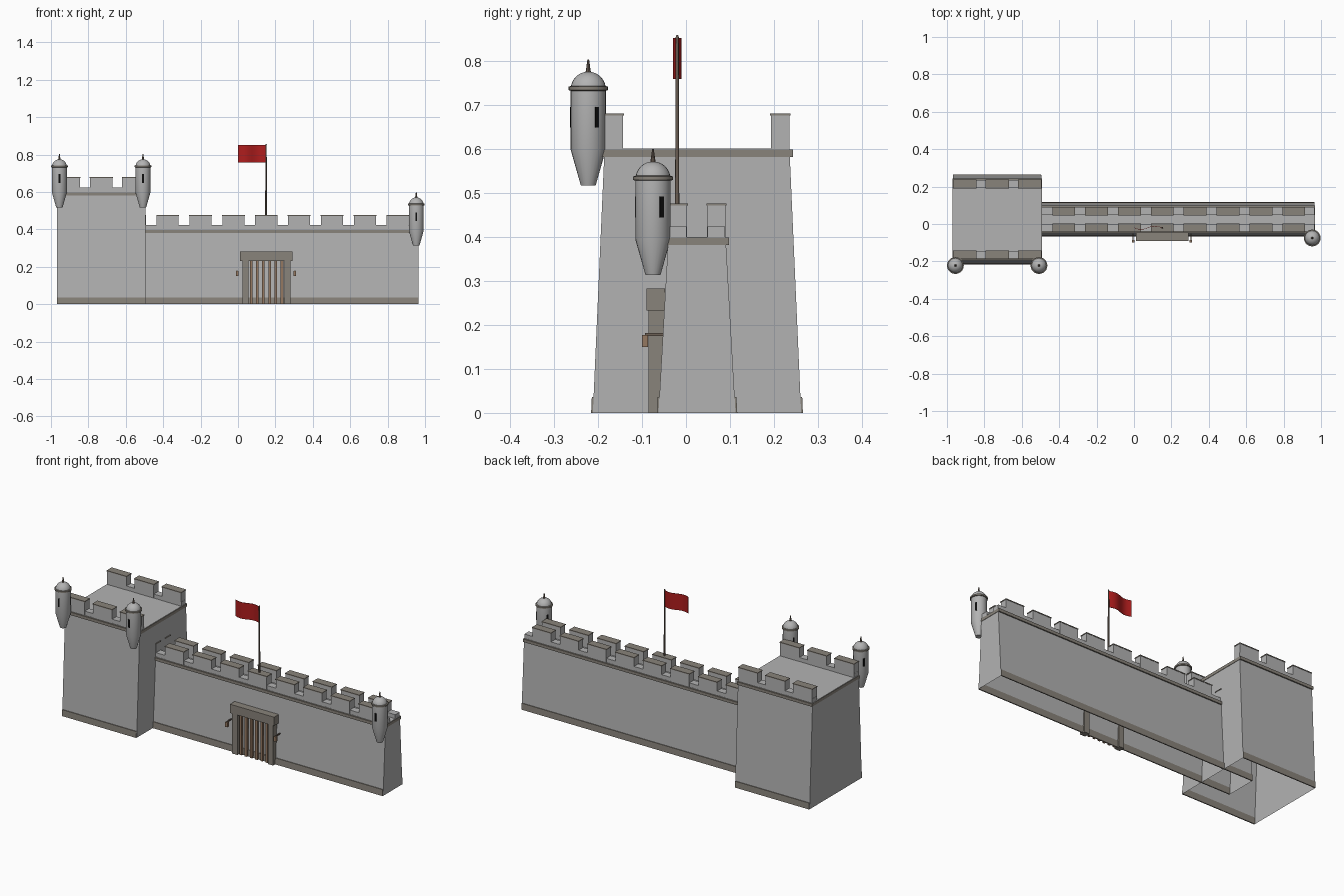
import bpy, bmesh, math

if "Cube" in bpy.data.objects:
    bpy.data.objects.remove(bpy.data.objects["Cube"])


def material(name, rgb):
    m = bpy.data.materials.new(name)
    m.diffuse_color = (*rgb, 1)
    m.use_nodes = True
    m.node_tree.nodes["Principled BSDF"].inputs["Base Color"].default_value = m.diffuse_color
    return m


STONE = material("grey stone", (0.45, 0.45, 0.45))
TRIM = material("brown grey trim", (0.25, 0.228, 0.196))
WOOD = material("brown wood", (0.30, 0.19, 0.12))
POLE = material("dark wood", (0.15, 0.115, 0.09))
RED = material("flag red", (0.42, 0.012, 0.012))
BLACK = material("black", (0.004, 0.004, 0.004))
CY = 0.025  # middle line of wall and tower


def finish(name, bm, mat, smooth=False):
    bmesh.ops.recalc_face_normals(bm, faces=bm.faces)
    me = bpy.data.meshes.new(name)
    bm.to_mesh(me)
    bm.free()
    ob = bpy.data.objects.new(name, me)
    bpy.context.collection.objects.link(ob)
    me.materials.append(mat)
    if smooth:
        bpy.ops.object.select_all(action='DESELECT')
        ob.select_set(True)
        bpy.context.view_layer.objects.active = ob
        bpy.ops.object.shade_smooth_by_angle(angle=math.radians(35))
    return ob


def add_prism(bm, x0, x1, profile, open_bottom=False):
    """Extrude a (y, z) outline along x; edge 0 of the outline is the bottom."""
    a = [bm.verts.new((x0, y, z)) for y, z in profile]
    b = [bm.verts.new((x1, y, z)) for y, z in profile]
    n = len(profile)
    bm.faces.new(a)
    bm.faces.new(b)
    for i in range(1 if open_bottom else 0, n):
        j = (i + 1) % n
        bm.faces.new((a[i], a[j], b[j], b[i]))


def add_box(bm, x0, x1, y0, y1, z0, z1):
    add_prism(bm, x0, x1, [(y0, z0), (y1, z0), (y1, z1), (y0, z1)])


def boxes(name, mat, *dims):
    bm = bmesh.new()
    for d in dims:
        add_box(bm, *d)
    return finish(name, bm, mat)


def lathe(name, mat, cx, cy, profile, n=24):
    bm = bmesh.new()
    rings = []
    for r, z in profile:
        rings.append([bm.verts.new((cx + r * math.cos(2 * math.pi * i / n),
                                    cy + r * math.sin(2 * math.pi * i / n), z)) for i in range(n)])
    for a, b in zip(rings, rings[1:]):
        for i in range(n):
            j = (i + 1) % n
            bm.faces.new((a[i], a[j], b[j], b[i]))
    bm.faces.new(rings[0])
    bm.faces.new(rings[-1])
    return finish(name, bm, mat, True)


def block(name, x0, x1, base, top, h, merlons, half_w, merlon_top):
    """Tapered building body, open below, with plinth, band and battlements."""
    bm = bmesh.new()
    add_prism(bm, x0, x1, [(CY - base, 0), (CY + base, 0), (CY + top, h), (CY - top, h)], True)
    finish(name + "_body", bm, STONE)
    # plinth strips along front and back
    bm = bmesh.new()
    ph = 0.036
    up = base + (top - base) * ph / h
    for s in (-1, 1):
        add_prism(bm, x0 + .001, x1 - .001, [(CY + s * (base - .002), 0), (CY + s * (base + .004), 0),
                                             (CY + s * (up + .004), ph), (CY + s * (up - .002), ph)])
    finish(name + "_plinth", bm, TRIM)
    # projecting band below the deck
    boxes(name + "_band", TRIM, (x0 - .002, x1 + .002, CY - top - .008, CY + top + .008, h - .019, h - .002))
    # parapet, merlons and their caps on both long sides
    stone, caps = bmesh.new(), bmesh.new()
    for s in (-1, 1):
        y0, y1 = sorted((CY + s * top, CY + s * (top - .042)))
        add_box(stone, x0 + .001, x1 - .001, y0 + .001, y1 - .001, h - .001, h + .023)
        for c in merlons:
            add_box(stone, c - half_w, c + half_w, y0, y1, h, merlon_top - .005)
            add_box(caps, c - half_w - .002, c + half_w + .002, y0 - .002, y1 + .002,
                    merlon_top - .005, merlon_top)
    finish(name + "_battlements", stone, STONE)
    finish(name + "_merlon_caps", caps, TRIM)


# Main buildings
block("tower", -.968, -.495, .2365, .21, .60, [-.905, -.7315, -.558], .061, .68)
block("wall", -.68, .965, .0875, .065, .40, [-.376 + .1757 * k for k in range(-1, 8)], .059, .476)


# Corner turrets hanging on the front
def turret(name, cx, cy, z):
    dome = [(.04 * math.cos(a), z + .218 + .04 * math.sin(a))
            for a in [math.radians(d) for d in range(0, 89, 11)]]
    lathe(name + "_body", STONE, cx, cy, [(.017, z), (.04, z + .081)] + dome)
    lathe(name + "_collar", TRIM, cx, cy, [(.038, z + .214), (.045, z + .216), (.045, z + .224), (.038, z + .226)])
    lathe(name + "_finial", POLE, cx, cy, [(.007, z + .254), (.005, z + .265), (.002, z + .286)], 10)
    # three arrow slits, evenly spaced
    bm = bmesh.new()
    for deg in (-90, 30, 150):
        a = math.radians(deg)
        part = bmesh.new()
        add_box(part, .034, .0412, -.005, .005, z + .131, z + .178)
        for v in part.verts:
            x, y = v.co.x, v.co.y
            v.co.x = cx + x * math.cos(a) - y * math.sin(a)
            v.co.y = cy + x * math.sin(a) + y * math.cos(a)
        tmp = bpy.data.meshes.new("slit")
        part.to_mesh(tmp)
        part.free()
        bm.from_mesh(tmp)
        bpy.data.meshes.remove(tmp)
    finish(name + "_slits", bm, BLACK)


turret("left_turret", -.955, -.222, .517)
turret("middle_turret", -.508, -.222, .517)
turret("right_turret", .953, -.075, .313)

# Gate: jambs, lintel, wooden bars
boxes("gate_jambs", TRIM, (.023, .056, -.085, -.05, 0, .232), (.249, .282, -.085, -.05, 0, .232))
boxes("gate_lintel", TRIM, (.012, .292, -.09, -.048, .232, .282))
boxes("gate_bars", WOOD, *[(.07 + .033 * i - .007, .07 + .033 * i + .007, -.076, -.064, 0, .232)
                           for i in range(6)])

# Torches on brackets either side of the gate
for side, x in (("left", -.005), ("right", .304)):
    boxes(side + "_torch", WOOD, (x - .007, x + .007, -.1, -.086, .15, .177))
    boxes(side + "_torch_bracket", POLE, (x - .003, x + .003, -.093, -.046, .175, .181))

# Flagpole and waving flag
lathe("flagpole", POLE, .15, -.02, [(.005, .4), (.0035, .85), (.004, .852), (.002, .858)], 12)
bm = bmesh.new()
N = 16
cols = []
for i in range(N + 1):
    t = i / N
    y = -.02 + .009 * math.sin(2 * math.pi * t)
    cols.append([bm.verts.new((.148 - .148 * t, y + dy, z))
                 for dy, z in ((-.001, .758), (.001, .758), (.001, .852), (-.001, .852))])
for a, b in zip(cols, cols[1:]):
    for k in range(4):
        m = (k + 1) % 4
        bm.faces.new((a[k], a[m], b[m], b[k]))
bm.faces.new(cols[0])
bm.faces.new(cols[-1])
finish("flag", bm, RED, True)
